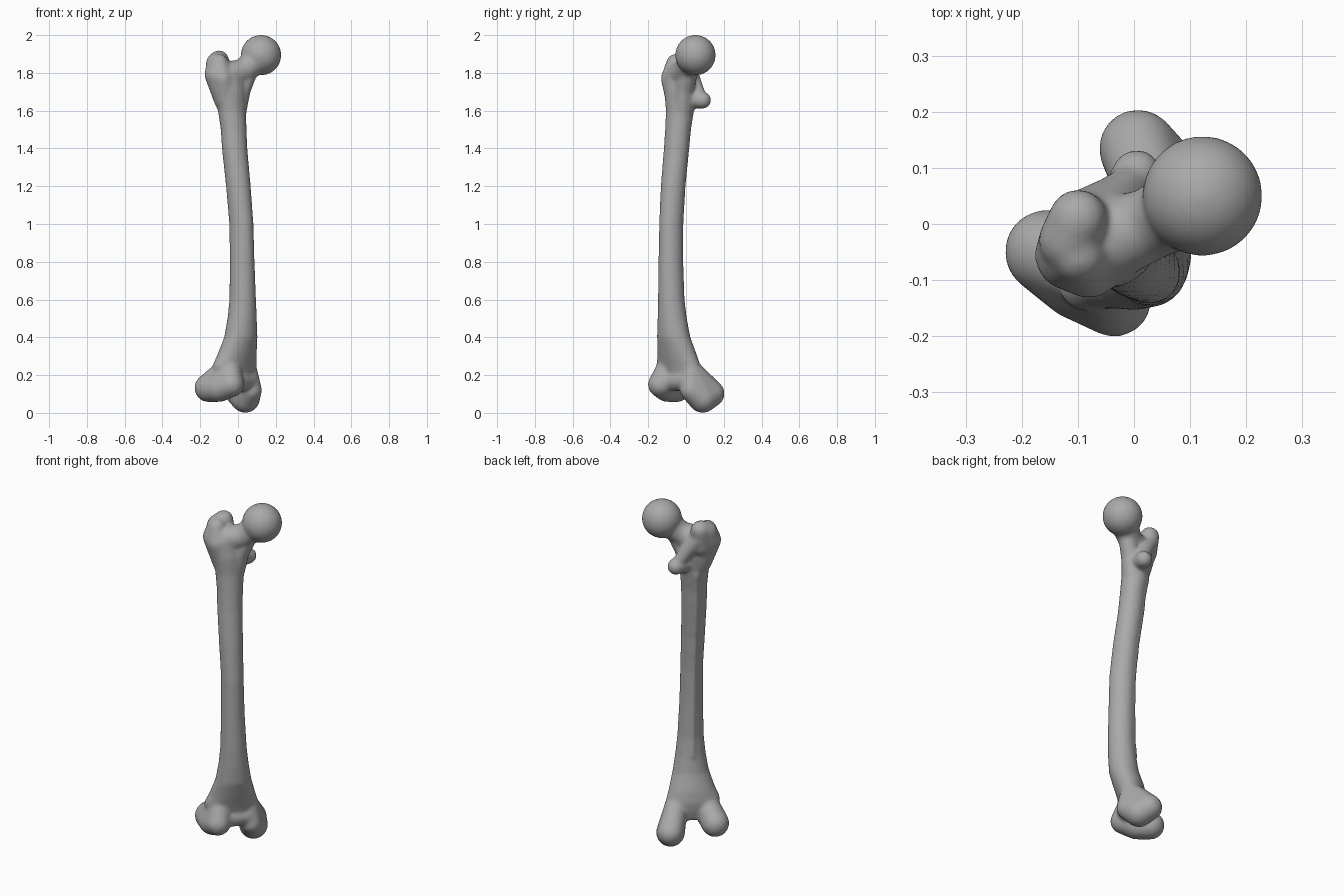
import bpy, bmesh, math
from mathutils import Matrix, Vector

cube = bpy.data.objects.get("Cube")
if cube:
    bpy.data.objects.remove(cube)

S = math.sqrt(0.5)
mesh = bpy.data.meshes.new("thigh_bone")
bone = bmesh.new()


def add(bm):
    """Append a closed solid to the bone."""
    bmesh.ops.recalc_face_normals(bm, faces=bm.faces)
    tmp = bpy.data.meshes.new("tmp")
    bm.to_mesh(tmp)
    bm.free()
    bone.from_mesh(tmp)
    bpy.data.meshes.remove(tmp)


def hull(*balls, turned=False):
    """Skin stretched over balls (x, y, z, r); turned uses (side, forward) axes."""
    bm = bmesh.new()
    for x, y, z, r in balls:
        if turned:
            x, y = (x + y) * S, (x - y) * S
        bmesh.ops.create_icosphere(bm, subdivisions=4, radius=r,
                                   matrix=Matrix.Translation((x, y, z)))
    if len(balls) > 1:
        bmesh.ops.delete(bm, geom=bm.edges[:] + bm.faces[:], context='EDGES_FACES')
        bmesh.ops.convex_hull(bm, input=bm.verts[:])
        bmesh.ops.delete(bm, geom=[v for v in bm.verts if not v.link_faces],
                         context='VERTS')
    add(bm)


def chain(*balls, turned=False):
    for a, b in zip(balls, balls[1:]):
        hull(a, b, turned=turned)


# Shaft: oval rings (z, x, y, half width, half depth) turned to the knee axis
rings = [(.14, -.01, -.03, .10, .06), (.20, -.02, -.035, .14, .07),
         (.25, -.018, -.04, .145, .078), (.31, -.005, -.047, .122, .082),
         (.40, .015, -.065, .096, .08), (.50, .022, -.073, .08, .075),
         (.60, .025, -.078, .07, .071), (.80, .022, -.08, .063, .068),
         (1.0, .018, -.078, .06, .068), (1.2, .002, -.068, .064, .067),
         (1.4, -.018, -.05, .068, .067), (1.5, -.023, -.042, .07, .067),
         (1.6, -.032, -.032, .077, .072), (1.7, -.04, -.03, .09, .08),
         (1.8, -.05, -.03, .09, .075)]
N = 40
bm = bmesh.new()
loops = []
for z, x, y, w, d in rings:
    loop = []
    for i in range(N):
        t = math.tau * i / N
        u, f = w * math.cos(t), d * math.sin(t)
        loop.append(bm.verts.new((x + (u + f) * S, y + (u - f) * S, z)))
    loops.append(loop)
for a, b in zip(loops, loops[1:]):
    for i in range(N):
        j = (i + 1) % N
        bm.faces.new((a[i], a[j], b[j], b[i]))
bm.faces.new(loops[0])
bm.faces.new(loops[-1])
add(bm)

# Rough ridge down the back of the shaft
chain(*[(x - d * S * .93, y + d * S * .93, z, .014) for z, x, y, w, d in rings[5:13]])

# Head and neck
hull((.122, .05, 1.894, .107))
chain((-.05, -.03, 1.785, .075), (.03, 0, 1.81, .064), (.11, .043, 1.88, .075))
chain((.05, .01, 1.795, .05), (.015, -.01, 1.71, .052), (-.01, -.02, 1.6, .056))

# Greater trochanter
hull((-.113, -.055, 1.79, .064), (-.08, -.08, 1.77, .053), (-.1, -.055, 1.85, .05),
     (-.12, -.02, 1.85, .047), (-.06, -.04, 1.66, .068))
hull((-.1, .01, 1.868, .052), (-.115, -.03, 1.85, .055), (-.09, -.01, 1.77, .06))

# Lesser trochanter and the crest joining the two
chain((.005, .088, 1.655, .045), (-.02, .01, 1.67, .055))
chain((-.095, .015, 1.82, .045), (-.04, .045, 1.74, .04), (0, .075, 1.67, .035))

# Inner condyle
hull((.1, -.09, .102, .07), (.09, -.035, .077, .077), (.067, .03, .12, .058),
     (.05, .01, .22, .06), turned=True)
# Outer condyle
hull((-.145, -.075, .132, .075), (-.14, 0, .13, .072), (-.12, .07, .15, .067),
     (-.1, .03, .235, .065), turned=True)
# Kneecap groove between the condyles
hull((-.08, .045, .17, .055), (.04, .03, .17, .055), turned=True)

bone.to_mesh(mesh)
bone.free()
obj = bpy.data.objects.new("thigh_bone", mesh)
bpy.context.collection.objects.link(obj)

# Fuse the parts into one smooth skin
fuse = obj.modifiers.new("fuse", 'REMESH')
fuse.mode = 'VOXEL'
fuse.voxel_size = .008
fuse.use_smooth_shade = True
soften = obj.modifiers.new("soften", 'SMOOTH')
soften.factor = .5
soften.iterations = 14

# Plain grey bone
mat = bpy.data.materials.new("bone_grey")
mat.use_nodes = True
grey = (.4, .4, .4, 1)
mat.diffuse_color = grey
bsdf = mat.node_tree.nodes["Principled BSDF"]
bsdf.inputs["Base Color"].default_value = grey
bsdf.inputs["Roughness"].default_value = .6
mesh.materials.append(mat)
for p in mesh.polygons:
    p.use_smooth = True
